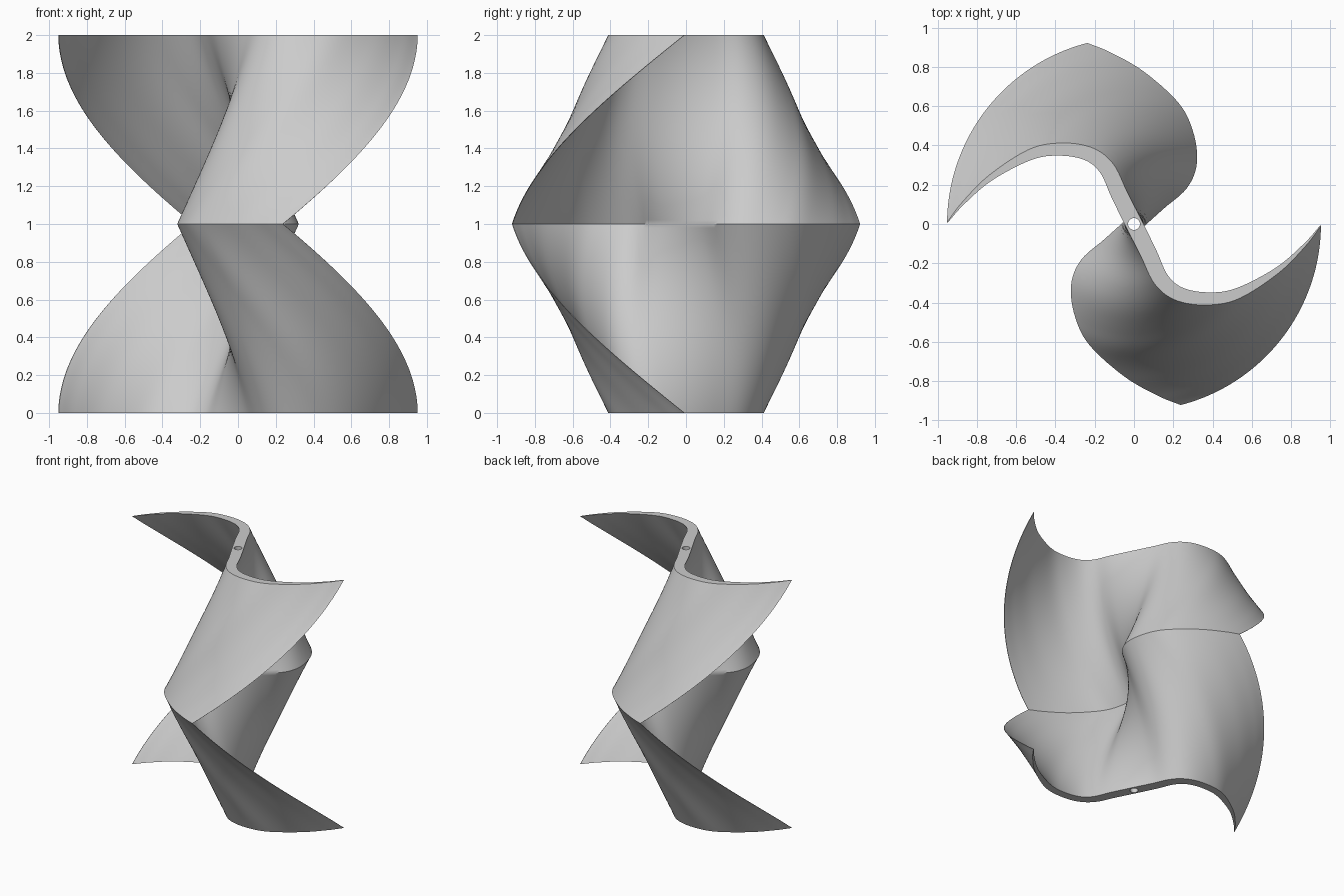
import bpy, bmesh, math
from mathutils import Vector

if "Cube" in bpy.data.objects:
    bpy.data.objects.remove(bpy.data.objects["Cube"])

TWIST = math.radians(75)   # twist between an end and the middle
RINGS = 48                 # rings per half
SUB = 6

# half of the S-shaped section: x, y, half thickness
HALF = [(0, 0, .043), (-.075, .15, .042), (-.14, .285, .04), (-.235, .358, .036),
        (-.38, .38, .032), (-.53, .352, .027), (-.73, .235, .015),
        (-.87, .105, .007), (-.95, .008, .002)]
pts = [Vector((-x, -y, t)) for x, y, t in HALF[:0:-1]] + [Vector(p) for p in HALF]


def smooth(p):
    """Catmull-Rom curve through the points"""
    q = [p[0] * 2 - p[1]] + p + [p[-1] * 2 - p[-2]]
    out = []
    for i in range(1, len(q) - 2):
        a, b, c, d = q[i - 1:i + 3]
        for k in range(SUB):
            t = k / SUB
            out.append(.5 * (2 * b + (c - a) * t + (2 * a - 5 * b + 4 * c - d) * t * t
                             + (3 * b - a - 3 * c + d) * t ** 3))
    return out + [p[-1]]


line = smooth(pts)
n = len(line)
left, right = [], []
for i, p in enumerate(line):
    d = line[min(i + 1, n - 1)] - line[max(i - 1, 0)]
    nrm = Vector((-d.y, d.x, 0)).normalized() * p.z
    c = Vector((p.x, p.y, 0))
    left.append(c + nrm)
    right.append(c - nrm)
loop = right + left[::-1]
m = len(loop)

# twisted blade: mirrored twist above and below the middle
bm = bmesh.new()
rings = []
for r in range(2 * RINGS + 1):
    z = r / RINGS
    a = -TWIST * (1 - abs(z - 1))
    ca, sa = math.cos(a), math.sin(a)
    rings.append([bm.verts.new((v.x * ca - v.y * sa, v.x * sa + v.y * ca, z)) for v in loop])
for lo, hi in zip(rings, rings[1:]):
    for i in range(m):
        j = (i + 1) % m
        bm.faces.new((lo[i], lo[j], hi[j], hi[i]))
for ring in (rings[0], rings[-1]):
    for i in range(n - 1):
        bm.faces.new((ring[i], ring[i + 1], ring[m - 2 - i], ring[m - 1 - i]))
bmesh.ops.recalc_face_normals(bm, faces=bm.faces)
me = bpy.data.meshes.new("twisted_blade")
bm.to_mesh(me)
bm.free()
blade = bpy.data.objects.new("twisted_blade", me)
bpy.context.collection.objects.link(blade)

mat = bpy.data.materials.new("light grey")
mat.diffuse_color = (.6, .6, .6, 1)
mat.use_nodes = True
mat.node_tree.nodes["Principled BSDF"].inputs["Base Color"].default_value = mat.diffuse_color
me.materials.append(mat)

# shaft hole through the centre
bpy.ops.mesh.primitive_cylinder_add(vertices=32, radius=.03, depth=2.4, location=(0, 0, 1))
cutter = bpy.context.object
cutter.name = "shaft_hole_cutter"
cutter.data.materials.append(mat)
cutter.hide_render = True
cutter.display_type = 'WIRE'

bpy.ops.object.select_all(action='DESELECT')
blade.select_set(True)
bpy.context.view_layer.objects.active = blade
bpy.ops.object.shade_smooth_by_angle(angle=math.radians(40))
mod = blade.modifiers.new("shaft_hole", 'BOOLEAN')
mod.operation = 'DIFFERENCE'
mod.solver = 'EXACT'
mod.object = cutter
